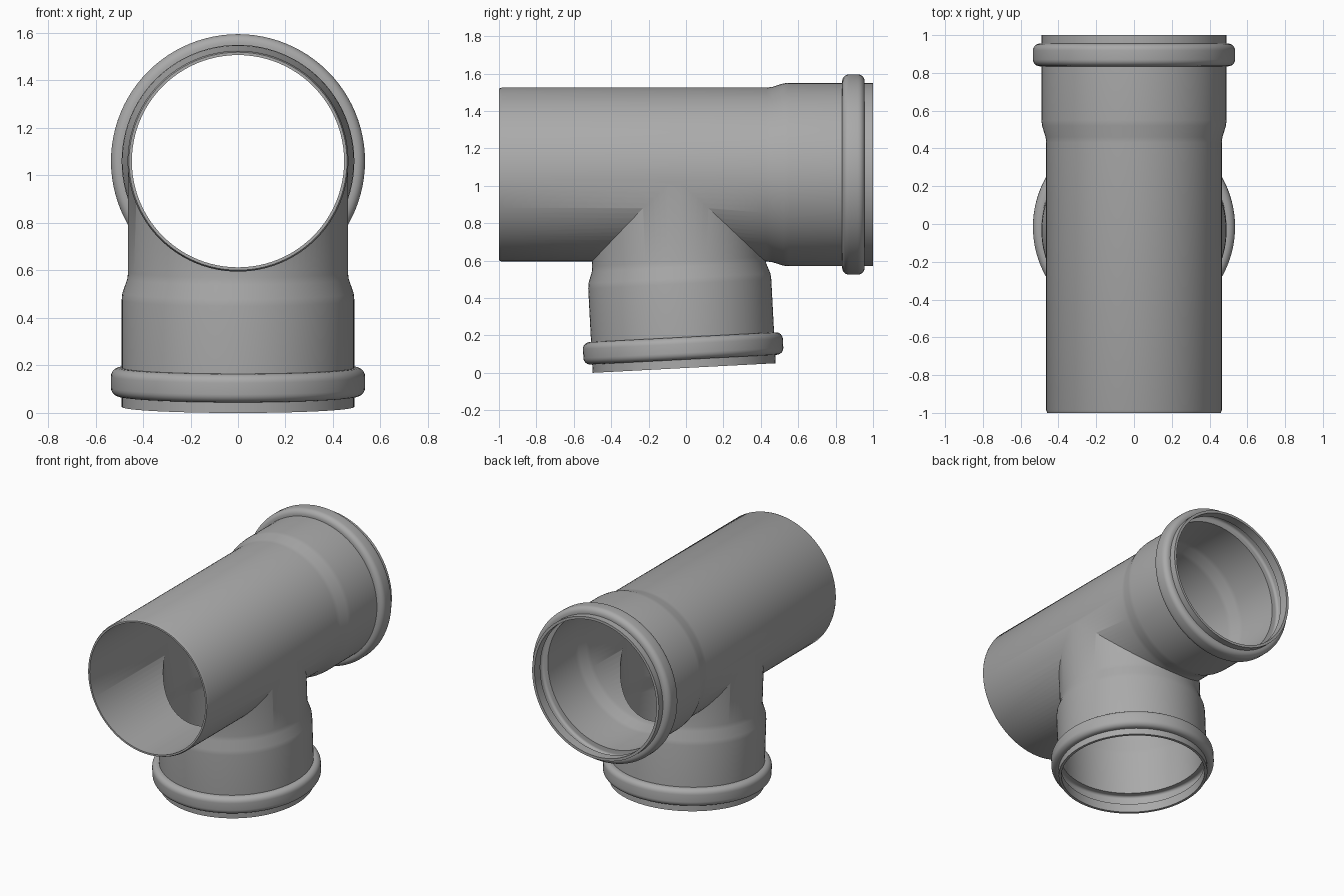
import bpy, bmesh, math
from mathutils import Matrix, Vector

if "Cube" in bpy.data.objects:
    bpy.data.objects.remove(bpy.data.objects["Cube"], do_unlink=True)

SIDES = 96
WALL = 0.018
AXIS_Z = 1.06
TILT = math.radians(3)
BRANCH_LEN = 1.036

grey = bpy.data.materials.new("pipe_grey")
grey.use_nodes = True
colour = (0.40, 0.40, 0.40, 1)
grey.diffuse_color = colour
grey.node_tree.nodes["Principled BSDF"].inputs["Base Color"].default_value = colour


def lathe(name, profile, matrix):
    """Closed solid of revolution about local z from (radius, height) points."""
    bm = bmesh.new()
    rings = []
    for r, h in profile:
        rings.append([bm.verts.new((r * math.cos(a), r * math.sin(a), h))
                      for a in (2 * math.pi * i / SIDES for i in range(SIDES))])
    for low, high in zip(rings, rings[1:]):
        for i in range(SIDES):
            j = (i + 1) % SIDES
            bm.faces.new((low[i], low[j], high[j], high[i]))
    bm.faces.new(rings[0][::-1])
    bm.faces.new(rings[-1])
    bm.transform(matrix)
    mesh = bpy.data.meshes.new(name)
    bm.to_mesh(mesh)
    bm.free()
    mesh.materials.append(grey)
    obj = bpy.data.objects.new(name, mesh)
    bpy.context.collection.objects.link(obj)
    return obj


def bead(radius, height, start, end, fillet):
    """Rounded seal ring: square step with quarter-round outer corners."""
    pts = [(radius, start)]
    for centre, first in ((start + fillet, -90), (end - fillet, 0)):
        for k in range(7):
            a = math.radians(first + 15 * k)
            pts.append((radius + height - fillet + fillet * math.cos(a),
                        centre + fillet * math.sin(a)))
    return pts + [(radius, end)]


def socket(pipe_r, socket_r, end, inset):
    """Flared socket with a seal ring, finishing at the given height."""
    pts = [(pipe_r, end - 0.57), (pipe_r + 0.003, end - 0.54),
           (socket_r - 0.003, end - 0.48), (socket_r, end - 0.45)]
    return pts + bead(socket_r, 0.045, end - 0.165 + inset,
                      end - 0.045 - inset, 0.036 - inset)


def combine(target, other, operation):
    mod = target.modifiers.new(operation.lower(), 'BOOLEAN')
    mod.operation = operation
    mod.solver = 'EXACT'
    mod.object = other
    bpy.context.view_layer.objects.active = target
    bpy.ops.object.modifier_apply(modifier=mod.name)
    bpy.data.objects.remove(other, do_unlink=True)


# Run points along +y, branch points down with a slight lean
centre = Vector((0, -0.064, AXIS_Z))
run_frame = Matrix.Translation((0, 0, AXIS_Z)) @ Matrix.Rotation(-math.pi / 2, 4, 'X')
branch_frame = Matrix.Translation(centre) @ Matrix.Rotation(math.pi + TILT, 4, 'X')

# Outer skins
run_r, branch_r, socket_r = 0.465, 0.463, 0.49
pipe = lathe("tee_pipe", [(run_r - 0.006, -1), (run_r, -0.985)]
             + socket(run_r, socket_r, 1, 0) + [(socket_r, 1)], run_frame)
branch = lathe("branch_skin", [(branch_r, 0)]
               + socket(branch_r, socket_r, BRANCH_LEN, 0)
               + [(socket_r, BRANCH_LEN)], branch_frame)
combine(pipe, branch, 'UNION')

# Hollow bores, with a seal groove inside each socket
bores = ((run_r - WALL, -1.05, 1, run_frame),
         (branch_r - WALL, 0, BRANCH_LEN, branch_frame))
for bore_r, start, end, frame in bores:
    inner_r = socket_r - WALL
    bore = lathe("bore_cutter", [(bore_r, start)]
                 + socket(bore_r, inner_r, end, WALL)
                 + [(inner_r, end + 0.05)], frame)
    combine(pipe, bore, 'DIFFERENCE')

# Smooth shading with crisp rims
bpy.ops.object.select_all(action='DESELECT')
pipe.select_set(True)
bpy.context.view_layer.objects.active = pipe
bpy.ops.object.shade_smooth_by_angle(angle=math.radians(30))
